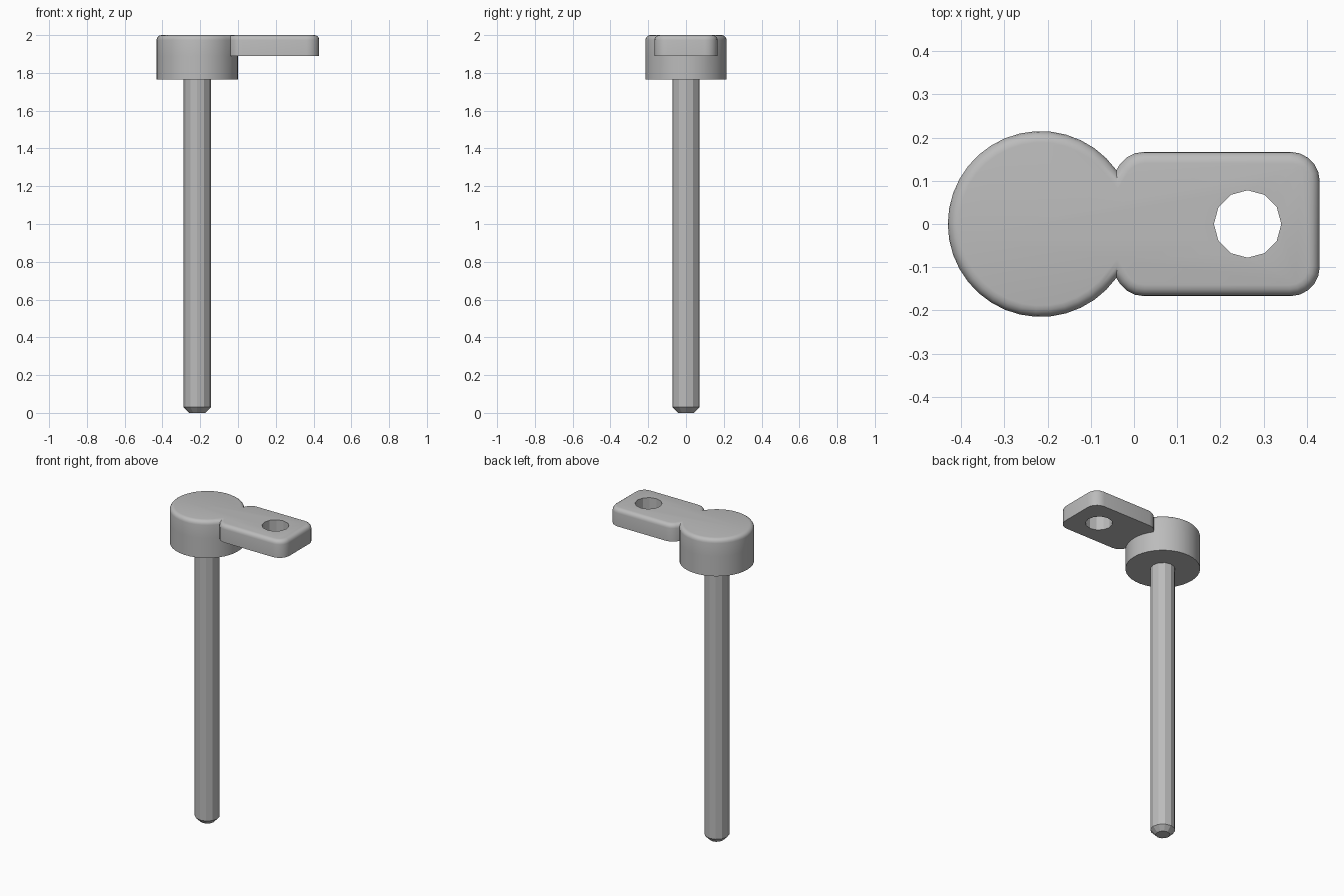
import bpy, bmesh
from math import sin, cos, pi, radians
from mathutils import Vector

if "Cube" in bpy.data.objects:
    bpy.data.objects.remove(bpy.data.objects["Cube"], do_unlink=True)

grey = bpy.data.materials.new("plain grey")
grey.use_nodes = True
grey.diffuse_color = (0.5, 0.5, 0.5, 1)
grey.node_tree.nodes["Principled BSDF"].inputs["Base Color"].default_value = (0.5, 0.5, 0.5, 1)

AXIS_X, HEAD_R = -0.216, 0.215
TOP, TAB_Z, HEAD_Z = 2.0, 1.89, 1.765
TAB_RIGHT, TAB_HALF, CORNER, FILLET = 0.43, 0.167, 0.068, 0.026
NOTCH = radians(35.5)


def arc(cx, cy, r, start, end, n):
    return [Vector((cx + r * cos(start + (end - start) * i / n),
                    cy + r * sin(start + (end - start) * i / n))) for i in range(n + 1)]


def inset(points, d):
    # mitred inward offset of a counter-clockwise outline
    out = []
    for i, p in enumerate(points):
        a = (p - points[i - 1]).normalized()
        b = (points[(i + 1) % len(points)] - p).normalized()
        na, nb = Vector((-a.y, a.x)), Vector((-b.y, b.x))
        out.append(p + (na + nb) * d / (1 + na.dot(nb)))
    return out


def finish(bm, name):
    bmesh.ops.recalc_face_normals(bm, faces=bm.faces)
    mesh = bpy.data.meshes.new(name)
    bm.to_mesh(mesh)
    bm.free()
    ob = bpy.data.objects.new(name, mesh)
    bpy.context.collection.objects.link(ob)
    mesh.materials.append(grey)
    return ob


def select_only(ob):
    bpy.ops.object.select_all(action='DESELECT')
    ob.select_set(True)
    bpy.context.view_layer.objects.active = ob


def prism(name, cx, rings, sides=12):
    # stack of regular rings given as (radius, height)
    bm = bmesh.new()
    loops = [[bm.verts.new((p.x, p.y, z)) for p in arc(cx, 0, r, 0, 2 * pi, sides)[:-1]]
             for r, z in rings]
    for lo, hi in zip(loops, loops[1:]):
        for i in range(sides):
            bm.faces.new((lo[i - 1], lo[i], hi[i], hi[i - 1]))
    bm.faces.new(loops[0])
    bm.faces.new(loops[-1])
    return finish(bm, name)


# Outline of the round head joined to the rounded tab
head_arc = arc(AXIS_X, 0, HEAD_R, NOTCH, 2 * pi - NOTCH, 30)
neck_x = head_arc[0].x + CORNER - 0.004
tab = []
for cx, cy, start, n in ((neck_x, CORNER - TAB_HALF, pi, 5),
                         (TAB_RIGHT - CORNER, CORNER - TAB_HALF, 1.5 * pi, 5),
                         (TAB_RIGHT - CORNER, TAB_HALF - CORNER, 0, 5),
                         (neck_x, TAB_HALF - CORNER, 0.5 * pi, 5)):
    tab += arc(cx, cy, CORNER, start, start + pi / 2, n)
# drop corner points that fall within the head
tab = [p for p in tab if (p - Vector((AXIS_X, 0))).length > HEAD_R + 0.005]
outline = head_arc + tab

# Head and tab body with a rounded top edge
bm = bmesh.new()
rings = [(0, TAB_Z)] + [(FILLET * (1 - cos(t)), TOP - FILLET + FILLET * sin(t))
                        for t in (pi / 8 * k for k in range(5))]
loops = [[bm.verts.new((p.x, p.y, z)) for p in inset(outline, d)] for d, z in rings]
for lo, hi in zip(loops, loops[1:]):
    for i in range(len(outline)):
        bm.faces.new((lo[i - 1], lo[i], hi[i], hi[i - 1]))
bm.faces.new(loops[-1])

# Lower drum of the head, sharing the outer arc with the body
n_arc = len(head_arc)
inner = [bm.verts.new((p.x, p.y, TAB_Z))
         for p in arc(AXIS_X, 0, HEAD_R, -NOTCH, NOTCH, 8)[1:-1]]
drum = loops[0][:n_arc] + inner
base = [bm.verts.new((v.co.x, v.co.y, HEAD_Z)) for v in drum]
for i in range(len(drum)):
    bm.faces.new((base[i - 1], base[i], drum[i], drum[i - 1]))
bm.faces.new(base)
bm.faces.new([loops[0][n_arc - 1]] + loops[0][n_arc:] + [loops[0][0]] + inner[::-1])
head = finish(bm, "head_and_tab")

# Twelve-sided hole through the tab
cutter = prism("hole_cutter", 0.263, [(0.078, 1.8), (0.078, 2.1)])
cutter.hide_render = True
cut = head.modifiers.new("hole", 'BOOLEAN')
cut.object, cut.operation, cut.solver = cutter, 'DIFFERENCE', 'EXACT'
select_only(head)
bpy.ops.object.modifier_apply(modifier="hole")
bpy.data.objects.remove(cutter, do_unlink=True)
select_only(head)
bpy.ops.object.shade_smooth_by_angle(angle=radians(28))

# Long pin with a chamfered tip
prism("pin", AXIS_X, [(0.042, 0), (0.072, 0.03), (0.072, HEAD_Z + 0.02)])
